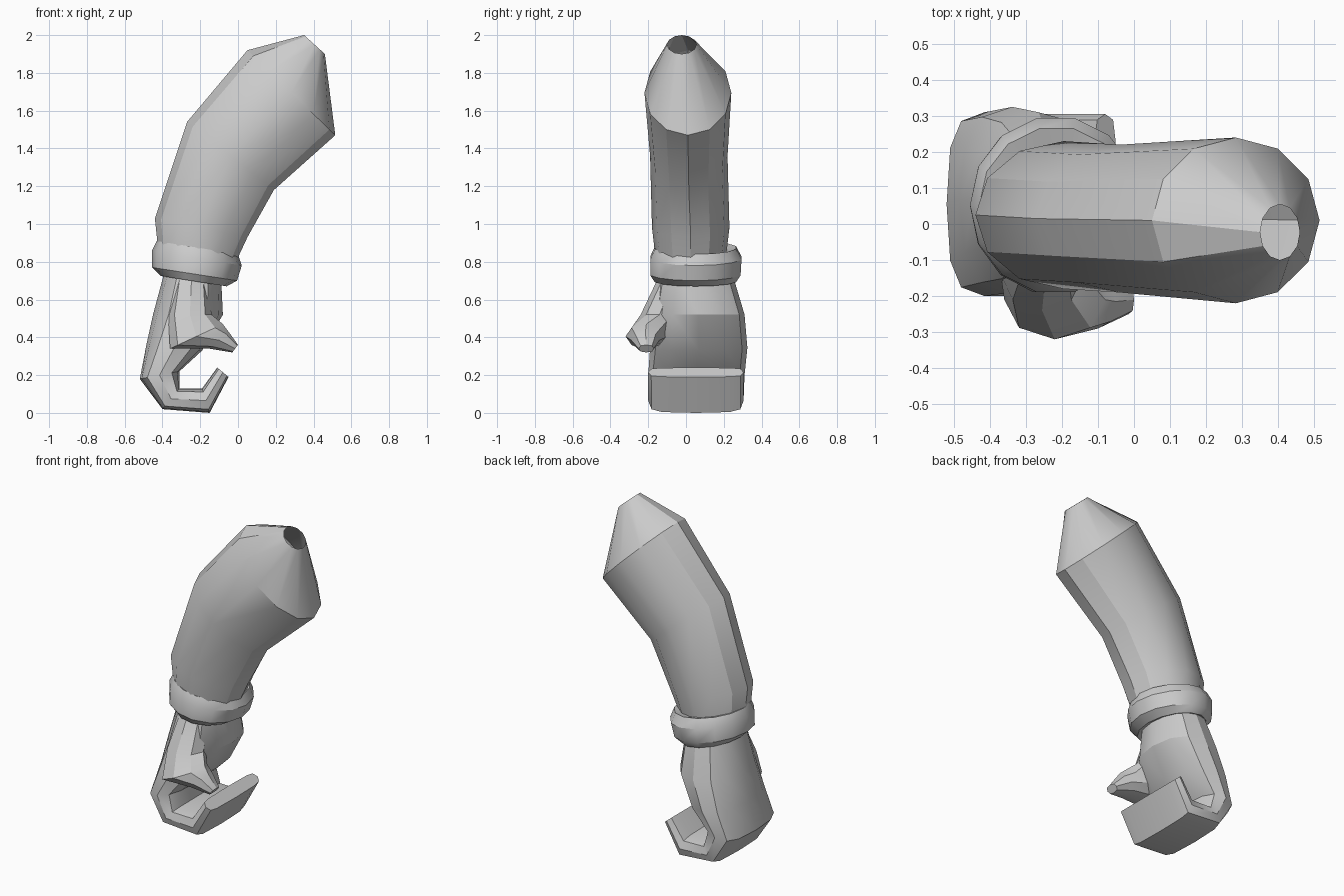
import bpy, bmesh, math

cube = bpy.data.objects.get("Cube")
if cube:
    bpy.data.objects.remove(cube, do_unlink=True)

grey = bpy.data.materials.new("plain grey")
grey.use_nodes = True
grey.diffuse_color = (0.6, 0.6, 0.6, 1)
grey.node_tree.nodes["Principled BSDF"].inputs["Base Color"].default_value = (0.6, 0.6, 0.6, 1)


def power(v, e):
    return math.copysign(abs(v) ** e, v)


def loft(name, rings, sides, caps=(False, False), angle=30):
    """Each ring: outer (x, z), inner (x, z), (y min, y max), roundness (1 = ellipse, less = boxy)."""
    bm = bmesh.new()
    loops = []
    for (ox, oz), (ix, iz), (y0, y1), e in rings:
        loop = []
        for i in range(sides):
            t = math.tau * i / sides
            u, v = power(math.cos(t), e), power(math.sin(t), e)
            loop.append(bm.verts.new(((ox + ix) / 2 + (ix - ox) / 2 * u,
                                      (y0 + y1) / 2 + (y1 - y0) / 2 * v,
                                      (oz + iz) / 2 + (iz - oz) / 2 * u)))
        loops.append(loop)
    for a, b in zip(loops, loops[1:]):
        for i in range(sides):
            j = (i + 1) % sides
            bm.faces.new((a[i], a[j], b[j], b[i]))
    for loop, cap in zip((loops[0], loops[-1]), caps):
        if cap:
            bm.faces.new(loop)
    bmesh.ops.recalc_face_normals(bm, faces=bm.faces)
    mesh = bpy.data.meshes.new(name)
    bm.to_mesh(mesh)
    bm.free()
    mesh.materials.append(grey)
    obj = bpy.data.objects.new(name, mesh)
    bpy.context.collection.objects.link(obj)
    bpy.ops.object.select_all(action='DESELECT')
    obj.select_set(True)
    bpy.context.view_layer.objects.active = obj
    bpy.ops.object.shade_smooth_by_angle(angle=math.radians(angle))
    return obj


# Bent sleeve, open at the shoulder
loft("sleeve", [
    ((-0.42, 0.84), (-0.02, 0.78), (-0.16, 0.21), 1),
    ((-0.44, 1.03), (0.05, 0.93), (-0.18, 0.23), 1),
    ((-0.27, 1.54), (0.19, 1.18), (-0.19, 0.22), 1),
    ((0.05, 1.92), (0.515, 1.47), (-0.22, 0.24), 1),
    ((0.35, 2.0), (0.46, 1.90), (-0.10, 0.055), 1),
], 12)

# Rolled cuff
loft("cuff", [
    ((-0.35, 0.74), (-0.10, 0.69), (-0.12, 0.22), 1),
    ((-0.41, 0.725), (-0.06, 0.67), (-0.17, 0.27), 1),
    ((-0.455, 0.77), (-0.005, 0.70), (-0.195, 0.295), 1),
    ((-0.455, 0.86), (0.02, 0.78), (-0.195, 0.30), 1),
    ((-0.43, 0.91), (0.00, 0.84), (-0.17, 0.27), 1),
    ((-0.38, 0.89), (-0.05, 0.83), (-0.13, 0.22), 1),
], 14)

# Palm curling round into the fingers
loft("hand", [
    ((-0.38, 0.78), (-0.09, 0.73), (-0.14, 0.24), 0.9),
    ((-0.45, 0.52), (-0.08, 0.52), (-0.18, 0.31), 0.85),
    ((-0.485, 0.36), (-0.19, 0.33), (-0.19, 0.325), 0.8),
    ((-0.52, 0.18), (-0.31, 0.22), (-0.20, 0.31), 0.7),
    ((-0.40, 0.02), (-0.31, 0.13), (-0.20, 0.305), 0.5),
    ((-0.15, 0.0), (-0.19, 0.13), (-0.20, 0.305), 0.5),
    ((-0.05, 0.19), (-0.11, 0.24), (-0.20, 0.305), 0.45),
], 12, (True, True))

# Thumb, splayed to the front and pointing inward
loft("thumb", [
    ((-0.33, 0.74), (-0.16, 0.72), (-0.14, 0.02), 1),
    ((-0.37, 0.52), (-0.14, 0.52), (-0.24, -0.04), 1),
    ((-0.36, 0.34), (-0.08, 0.47), (-0.32, -0.10), 1),
    ((-0.15, 0.34), (-0.05, 0.43), (-0.29, -0.14), 0.9),
    ((-0.03, 0.32), (0.0, 0.36), (-0.25, -0.17), 0.8),
], 8, (True, True))
